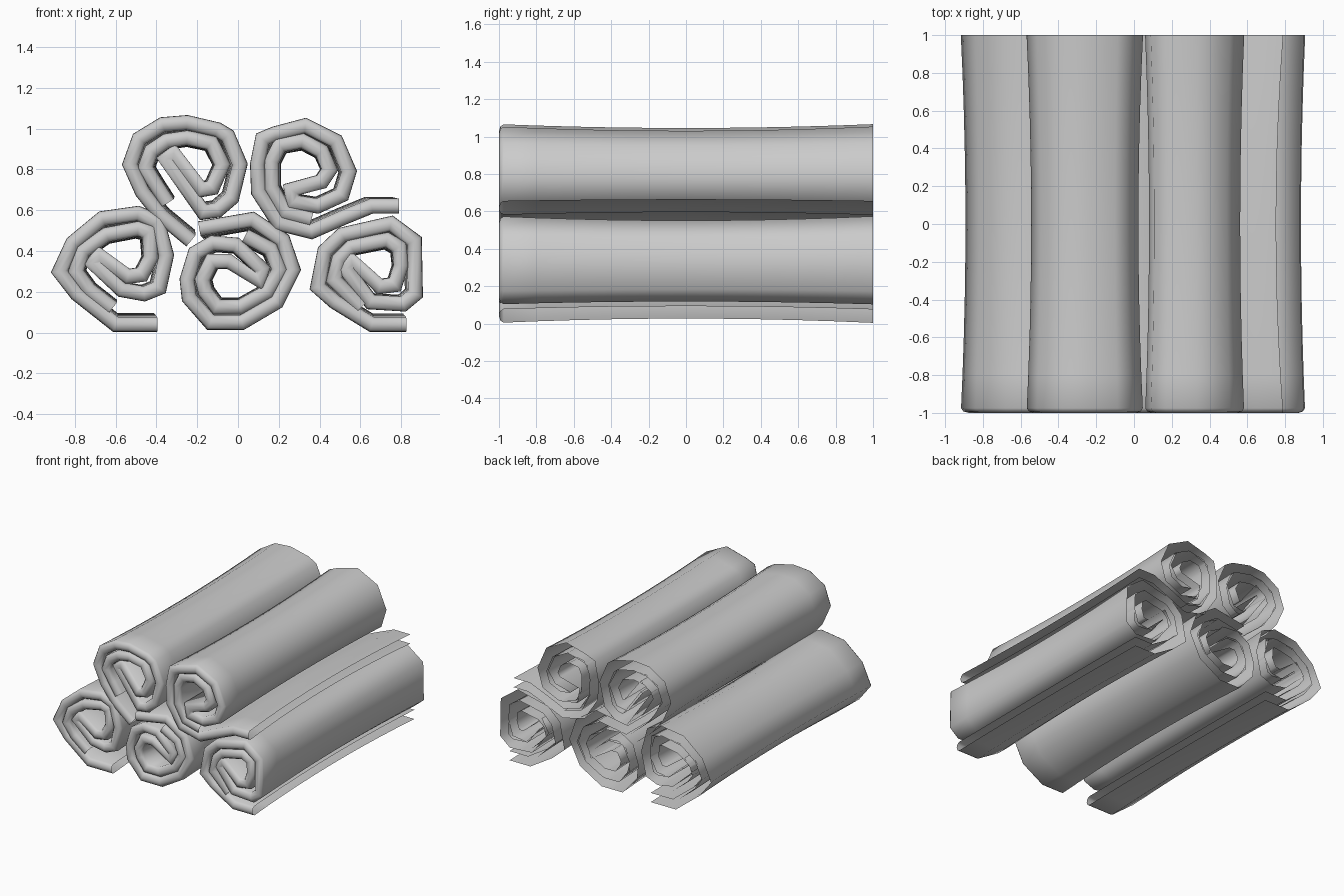
import bpy
from mathutils import Vector

if "Cube" in bpy.data.objects:
    bpy.data.objects.remove(bpy.data.objects["Cube"])

HALF = 0.036  # half thickness of the folded cloth

# Centre lines (x, z in hundredths): outer tail -> hairpin at the core -> inner tail
LOWER_LEFT = [(-39.5, 4), (-60, 4), (-79, 19), (-87.5, 30), (-81, 44), (-66.5, 56), (-49, 58.5),
              (-39.5, 54.5), (-35, 38), (-38.5, 22), (-46, 19), (-57, 21), (-71, 34), (-68, 38),
              (-54, 27.5), (-47, 28.5), (-42.5, 37), (-43.5, 49.5), (-49, 51), (-64.5, 48),
              (-76, 40), (-79.5, 30), (-73, 21), (-61.5, 12)]
UPPER_LEFT = [(-23, 45), (-37.5, 57), (-47, 69), (-53, 82.5), (-48.5, 95), (-37, 102), (-25, 103),
              (-10, 99.5), (-5, 96.5), (1, 82.5), (-3, 66), (-10, 60), (-17, 59), (-35.5, 85),
              (-31.5, 88), (-18, 70), (-12.5, 71), (-7.5, 82.5), (-13, 93), (-25, 95.5),
              (-35, 94), (-42.5, 89), (-45.5, 81), (-40, 72), (-34.5, 63.5)]
UPPER_RIGHT = [(79, 62), (65.5, 62), (52, 56.5), (36, 49.5), (20, 53.5), (10, 69), (9.5, 82.5),
               (12, 95), (18, 97.5), (33, 101.5), (48, 94), (54.5, 79), (51, 67.5), (39, 62),
               (27, 64), (26, 70), (41, 74), (45, 80), (41, 89), (31.5, 94), (20.5, 92),
               (16.5, 84), (16.5, 71), (23, 59), (36, 55.5)]
LOWER_MIDDLE = [(-19, 51), (7, 55.5), (22, 45.5), (27, 31), (19, 15), (2, 5), (-13.5, 5), (-24, 17),
                (-25, 26), (-21, 39), (-12.5, 44), (-1, 43), (12, 31), (10.5, 25), (-4.5, 35),
                (-13, 35), (-17.5, 26), (-16, 20), (-10.5, 12.5), (1, 12.5), (14.5, 20),
                (20.5, 31), (16, 41), (3.5, 47.5)]
LOWER_RIGHT = [(82.5, 4), (65.5, 4), (47.5, 15), (39, 22.5), (42.5, 40), (51, 48), (75, 53.5),
               (86.5, 45), (87, 19), (81, 14), (65, 15), (53, 31), (55.5, 36), (69.5, 22.5),
               (77, 23.5), (80, 33), (79, 42), (73, 45.5), (55.5, 42), (49.5, 36), (47, 26),
               (60.5, 12.5)]

# Folded cloth cross-section (sideways offset, y): closed fold at front, open at back
SIDE = [(1, 1 - 0.2 * i) for i in range(10)] + [(1, -0.975), (0.7, -0.992)]
SECTION = SIDE + [(0, -1.0)] + [(-o, y) for o, y in reversed(SIDE)]


def miters(path):
    """Offset direction at each path point, lengthened at bends."""
    dirs = [(b - a).normalized() for a, b in zip(path, path[1:])]
    out = []
    for i in range(len(path)):
        d0, d1 = dirs[max(i - 1, 0)], dirs[min(i, len(dirs) - 1)]
        n0, n1 = Vector((-d0.y, d0.x)), Vector((-d1.y, d1.x))
        n = (n0 + n1).normalized()
        out.append(n * min(1 / max(n.dot(n0), 0.1), 1.3))
    return out


def towel(name, points, centre):
    path = [Vector(p) / 100 for p in points]
    c = Vector(centre)
    verts, faces, m = [], [], len(SECTION)
    for p, n in zip(path, miters(path)):
        for off, y in SECTION:
            waist = 1 - 0.08 * (1 - y * y)      # roll is squeezed at its middle
            q = c + (p + n * off * HALF - c) * waist
            verts.append((q.x, y, q.y))
    for i in range(len(path) - 1):
        for j in range(m - 1):
            a = i * m + j
            faces.append((a, a + 1, a + m + 1, a + m))
    mesh = bpy.data.meshes.new(name)
    mesh.from_pydata(verts, [], faces)
    mesh.shade_smooth()
    obj = bpy.data.objects.new(name, mesh)
    bpy.context.collection.objects.link(obj)


towel("towel_lower_left", LOWER_LEFT, (-0.61, 0.32))
towel("towel_lower_middle", LOWER_MIDDLE, (0.01, 0.29))
towel("towel_lower_right", LOWER_RIGHT, (0.63, 0.29))
towel("towel_upper_left", UPPER_LEFT, (-0.26, 0.81))
towel("towel_upper_right", UPPER_RIGHT, (0.32, 0.77))
